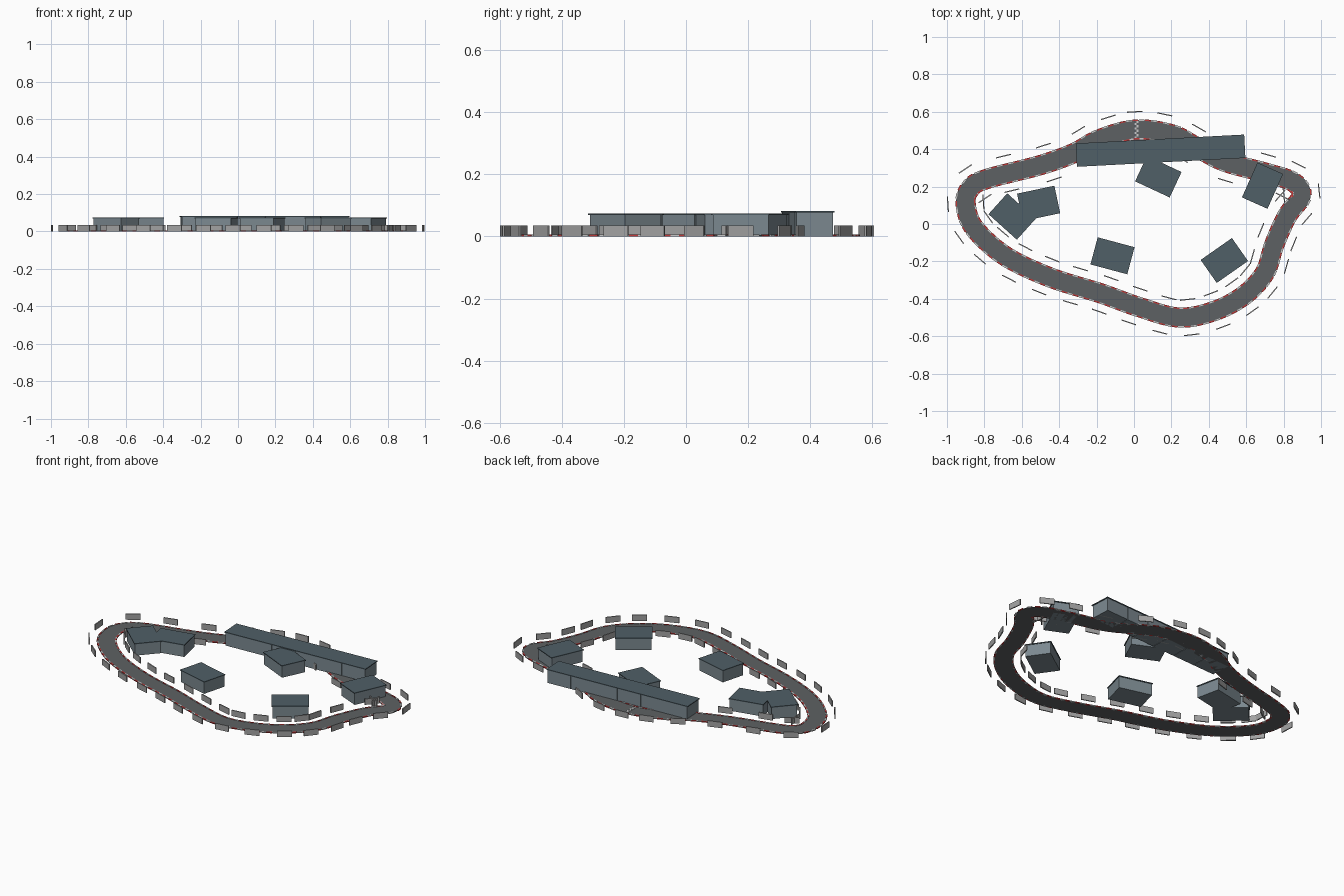
import bpy, bmesh, math
from mathutils import Vector, Matrix

if "Cube" in bpy.data.objects:
    bpy.data.objects.remove(bpy.data.objects["Cube"])


def material(name, rgb):
    m = bpy.data.materials.new(name)
    m.diffuse_color = (*rgb, 1)
    m.use_nodes = True
    m.node_tree.nodes["Principled BSDF"].inputs["Base Color"].default_value = m.diffuse_color
    return m


ASPHALT = material("asphalt", (0.11, 0.12, 0.125))
WALL = material("wall", (0.20, 0.25, 0.28))
ROOF = material("roof", (0.08, 0.115, 0.135))
RAIL = material("rail", (0.36, 0.36, 0.36))
RED = material("red", (0.55, 0.04, 0.04))
WHITE = material("white", (0.8, 0.8, 0.8))


def finish(name, bm, mat):
    me = bpy.data.meshes.new(name)
    bmesh.ops.recalc_face_normals(bm, faces=bm.faces)
    bm.to_mesh(me)
    bm.free()
    me.materials.append(mat)
    ob = bpy.data.objects.new(name, me)
    bpy.context.collection.objects.link(ob)
    return ob


def add_box(bm, x, y, z0, size, angle):
    mat = (Matrix.Translation((x, y, z0 + size[2] / 2))
           @ Matrix.Rotation(angle, 4, 'Z') @ Matrix.Diagonal((*size, 1)))
    bmesh.ops.create_cube(bm, size=1, matrix=mat)


def spline(pts, steps, closed=True):
    """Catmull-Rom curve through 2D points."""
    p = [Vector(q) for q in pts]
    n, out = len(p), []
    get = (lambda i: p[i % n]) if closed else (lambda i: p[max(0, min(n - 1, i))])
    for i in range(n if closed else n - 1):
        a, b, c, d = (get(i + k) for k in (-1, 0, 1, 2))
        for s in range(steps):
            t = s / steps
            out.append(0.5 * (2 * b + (c - a) * t + (2 * a - 5 * b + 4 * c - d) * t * t
                              + (3 * b - a - 3 * c + d) * t ** 3))
    return out if closed else out + [p[-1]]


def resample(pts, count):
    """Evenly spaced points round a closed curve."""
    n = len(pts)
    seg = [(pts[(i + 1) % n] - pts[i]).length for i in range(n)]
    step, i, acc, out = sum(seg) / count, 0, 0.0, []
    for k in range(count):
        while i < n - 1 and acc + seg[i] < k * step:
            acc += seg[i]
            i += 1
        out.append(pts[i].lerp(pts[(i + 1) % n], (k * step - acc) / seg[i]))
    return out


def tangent(pts, i, closed=True):
    n = len(pts)
    if closed:
        return (pts[(i + 1) % n] - pts[i - 1]).normalized()
    return (pts[min(i + 1, n - 1)] - pts[max(i - 1, 0)]).normalized()


def ribbon(name, pts, width, z1, mat, closed=True):
    bm, rings = bmesh.new(), []
    for i, p in enumerate(pts):
        t = tangent(pts, i, closed)
        side = Vector((-t.y, t.x)) * width / 2
        rings.append([bm.verts.new((q.x, q.y, z)) for q, z in
                      ((p - side, 0), (p + side, 0), (p + side, z1), (p - side, z1))])
    for i in range(len(pts) if closed else len(pts) - 1):
        a, b = rings[i], rings[(i + 1) % len(rings)]
        for k in range(4):
            j = (k + 1) % 4
            bm.faces.new((a[k], a[j], b[j], b[k]))
    if not closed:
        bm.faces.new(rings[0])
        bm.faces.new(rings[-1])
    return finish(name, bm, mat)


# Track surface (counter-clockwise centre line)
centre = [(0.01, 0.505), (-0.18, 0.455), (-0.32, 0.38), (-0.50, 0.315), (-0.79, 0.24),
          (-0.875, 0.19), (-0.90, 0.11), (-0.855, -0.02), (-0.69, -0.17), (-0.45, -0.285),
          (-0.18, -0.37), (0.03, -0.445), (0.24, -0.50), (0.43, -0.465), (0.59, -0.38),
          (0.70, -0.26), (0.75, -0.11), (0.82, 0.045), (0.895, 0.15), (0.85, 0.225),
          (0.70, 0.275), (0.48, 0.335), (0.32, 0.42), (0.20, 0.48)]
track = resample(spline(centre, 16), 288)
ribbon("track_surface", track, 0.10, 0.004, ASPHALT)

# Pit lane merging with the track
lane = spline([(-0.30, 0.37), (-0.15, 0.43), (0.02, 0.465), (0.20, 0.47),
               (0.32, 0.42), (0.45, 0.35)], 8, closed=False)
ribbon("pit_lane", lane, 0.06, 0.003, ASPHALT, closed=False)

# Kerbs in alternating colours on both edges
kerbs = {RED: bmesh.new(), WHITE: bmesh.new()}
for i, p in enumerate(track):
    if i % 2:
        continue
    t = tangent(track, i)
    n = Vector((t.y, -t.x))
    bm = kerbs[RED if i % 4 == 0 else WHITE]
    for s in (-1, 1):
        q = p + n * s * 0.050
        add_box(bm, q.x, q.y, 0, (0.031, 0.008, 0.006), math.atan2(t.y, t.x))
finish("kerbs_red", kerbs[RED], RED)
finish("kerbs_white", kerbs[WHITE], WHITE)

# Chequered start line
bm = bmesh.new()
for r in range(2):
    for c in range(8):
        if (r + c) % 2 == 0:
            add_box(bm, 0.008 + r * 0.01, 0.463 + c * 0.012, 0.003, (0.01, 0.012, 0.002), 0)
finish("start_line", bm, WHITE)

# Barrier panels, one outside and one inside at each station
stations = [(0.01, 0.60), (-0.14, 0.58), (-0.30, 0.50), (-0.49, 0.43), (-0.71, 0.38),
            (-0.905, 0.285), (-0.99, 0.115), (-0.95, -0.07), (-0.85, -0.215),
            (-0.68, -0.31), (-0.505, -0.37), (-0.34, -0.42), (-0.18, -0.475),
            (-0.02, -0.525), (0.135, -0.57), (0.30, -0.59), (0.47, -0.54), (0.62, -0.46),
            (0.735, -0.36), (0.795, -0.225), (0.825, -0.09), (0.895, 0.045),
            (0.985, 0.19), (0.88, 0.305), (0.72, 0.365), (0.54, 0.415), (0.34, 0.51),
            (0.17, 0.58)]
bm_out, bm_in = bmesh.new(), bmesh.new()
for st in stations:
    v = Vector(st)
    i = min(range(len(track)), key=lambda k: (track[k] - v).length)
    t = tangent(track, i)
    n = Vector((t.y, -t.x))
    for bm, s in ((bm_out, 1), (bm_in, -1)):
        q = track[i] + n * s * 0.095
        add_box(bm, q.x, q.y, 0, (0.082, 0.006, 0.035), math.atan2(t.y, t.x))
finish("outer_barriers", bm_out, RAIL)
finish("inner_barriers", bm_in, RAIL)

# Paddock buildings: walls with a thin flat roof
sites = [(-0.115, -0.17, -15), (0.483, -0.195, 35), (0.687, 0.205, 66),
         (0.13, 0.253, -25), (-0.51, 0.11, 12), (-0.652, 0.04, -42)]
for k, (x, y, deg) in enumerate(sites, 1):
    for part, size, z, mat in (("walls", (0.196, 0.142, 0.069), 0, WALL),
                               ("roof", (0.204, 0.150, 0.005), 0.069, ROOF)):
        bm = bmesh.new()
        add_box(bm, x, y, z, size, math.radians(deg))
        finish(f"building_{k}_{part}", bm, mat)

# Pit building: row of garages under one long roof
ang, px, py = math.radians(3), 0.142, 0.392
bm = bmesh.new()
for k in range(6):
    d = (k - 2.5) * 0.149
    add_box(bm, px + d * math.cos(ang), py + d * math.sin(ang), 0,
            (0.147, 0.118, 0.077), ang)
finish("pit_garages", bm, WALL)
bm = bmesh.new()
add_box(bm, px, py, 0.077, (0.902, 0.125, 0.005), ang)
finish("pit_roof", bm, ROOF)
